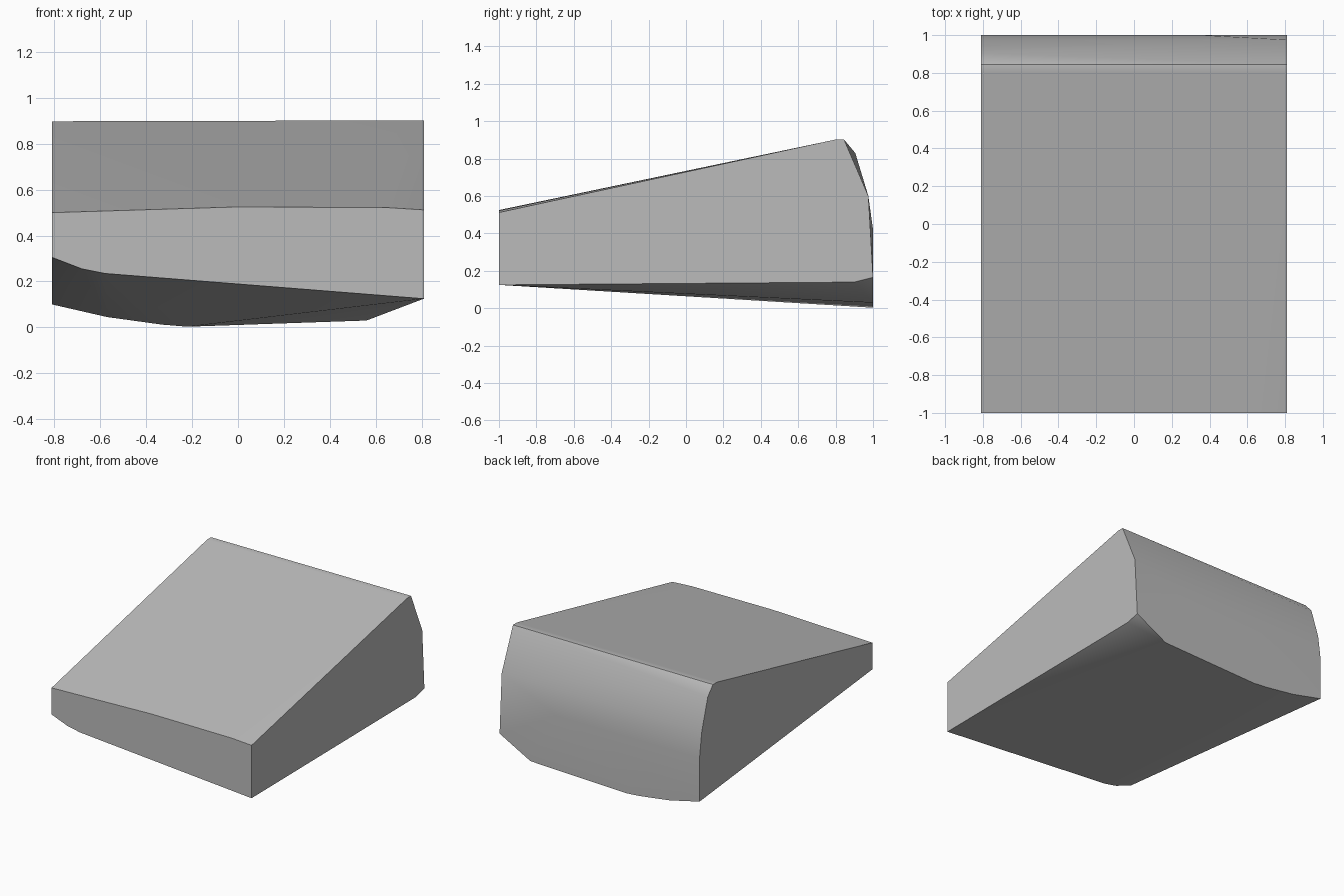
import bpy
import bmesh
import math

cube = bpy.data.objects.get("Cube")
if cube:
    bpy.data.objects.remove(cube, do_unlink=True)

# One plain material
grey = bpy.data.materials.new("warm_grey")
grey.use_nodes = True
colour = (0.5, 0.5, 0.5, 1)
grey.diffuse_color = colour
grey.node_tree.nodes["Principled BSDF"].inputs["Base Color"].default_value = colour

W = 0.81  # half width

# Outline of the front end (x, z)
front = [(-W, 0.50), (0, 0.525), (0.65, 0.522), (W, 0.512), (W, 0.125),
         (-0.58, 0.235), (-0.68, 0.255), (-W, 0.305)]
# Lower edge of the back end (x, z)
back_low = [(-W, 0.10), (-0.57, 0.045), (-0.33, 0.012), (-0.22, 0.003),
            (0.56, 0.03), (W, 0.165)]
# Rounded ridge and back on each side (y, z)
right_back = [(0.80, 0.898), (0.845, 0.898), (0.905, 0.83), (0.975, 0.60), (1, 0.42)]
left_back = [(0.80, 0.902), (0.845, 0.902), (0.975, 0.60)]

points = [(x, -1, z) for x, z in front] + [(x, 1, z) for x, z in back_low]
points += [(-W, y, z) for y, z in right_back] + [(W, y, z) for y, z in left_back]
points += [(0.35, 1, 0.42), (W, 0.9, 0.14)]

# Wedge body: the skin stretched over the outlines
bm = bmesh.new()
for p in points:
    bm.verts.new(p)
hull = bmesh.ops.convex_hull(bm, input=bm.verts)
loose = [v for v in bm.verts if not v.link_faces]
bmesh.ops.delete(bm, geom=loose, context='VERTS')
bmesh.ops.dissolve_limit(bm, angle_limit=math.radians(0.5),
                         verts=bm.verts, edges=bm.edges)
bmesh.ops.recalc_face_normals(bm, faces=bm.faces)
mesh = bpy.data.meshes.new("wedge_block")
bm.to_mesh(mesh)
bm.free()
mesh.materials.append(grey)
body = bpy.data.objects.new("wedge_block", mesh)
bpy.context.collection.objects.link(body)

# Soft shading across the gentle bends, crisp at the corners
bpy.ops.object.select_all(action='DESELECT')
body.select_set(True)
bpy.context.view_layer.objects.active = body
bpy.ops.object.shade_smooth_by_angle(angle=math.radians(30))
weighted = body.modifiers.new("even_shading", 'WEIGHTED_NORMAL')
weighted.keep_sharp = True
